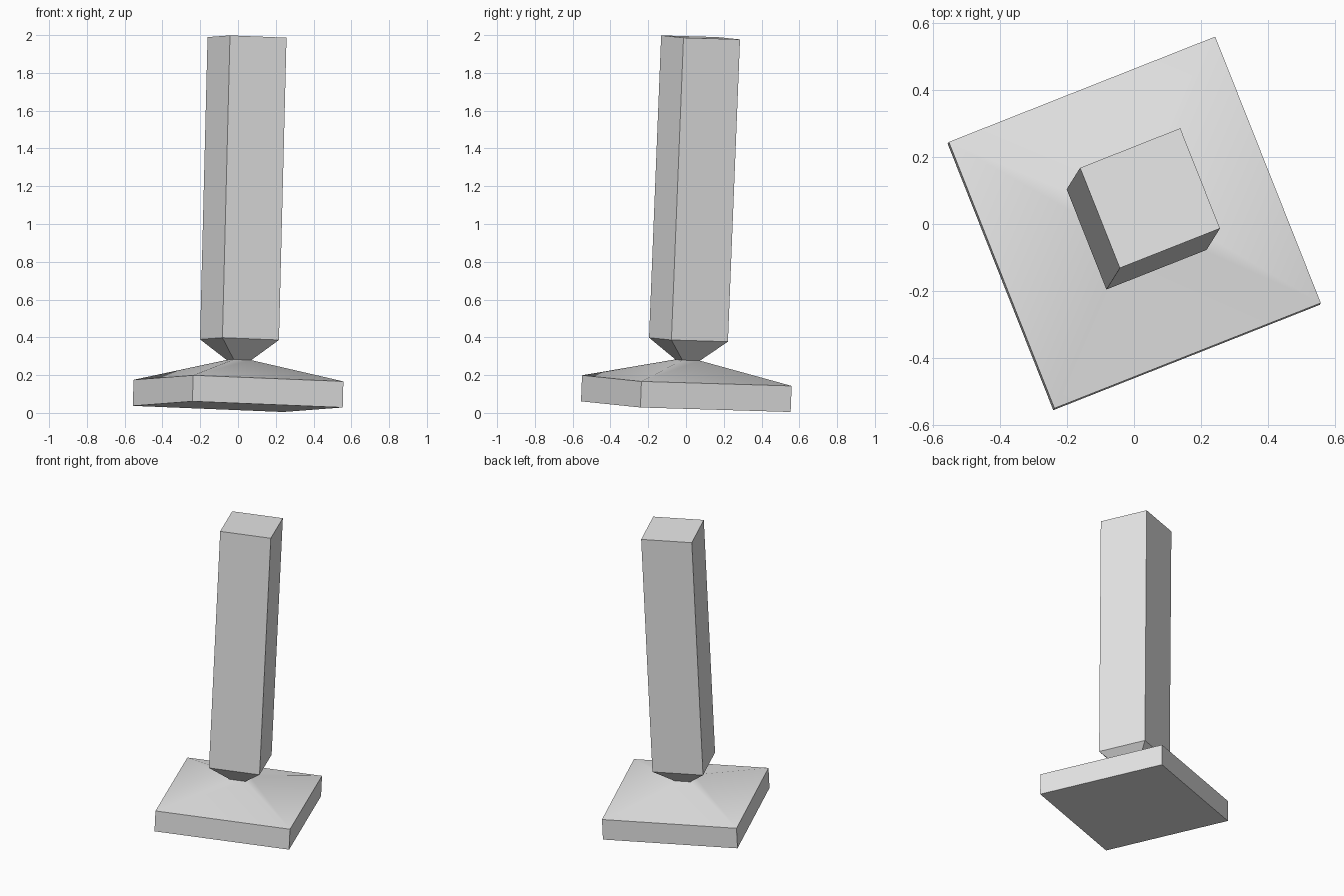
import bpy, bmesh, math
from mathutils import Matrix, Vector

old = bpy.data.objects.get("Cube")
if old:
    bpy.data.objects.remove(old, do_unlink=True)

grey = bpy.data.materials.new("light grey")
grey.use_nodes = True
colour = (0.8, 0.8, 0.8, 1)
grey.diffuse_color = colour
grey.node_tree.nodes["Principled BSDF"].inputs["Base Color"].default_value = colour

# The whole piece is turned about its axis and leans slightly
axis = Vector((0.025, 0.04, 1))
lean = Vector((0, 0, 1)).rotation_difference(axis).to_matrix().to_4x4()
place = (Matrix.Translation((-0.001, -0.001, 0.033)) @ lean
         @ Matrix.Rotation(math.radians(21.6), 4, "Z"))


def square_loft(name, sections, cap_bottom, cap_top):
    """Join square sections given as (half width, height)."""
    bm = bmesh.new()
    rings = [[bm.verts.new((sx * h, sy * h, z))
              for sx, sy in ((-1, -1), (1, -1), (1, 1), (-1, 1))]
             for h, z in sections]
    for low, high in zip(rings, rings[1:]):
        for i in range(4):
            j = (i + 1) % 4
            bm.faces.new((low[i], low[j], high[j], high[i]))
    if cap_bottom:
        bm.faces.new(rings[0][::-1])
    if cap_top:
        bm.faces.new(rings[-1])
    bm.transform(place)
    mesh = bpy.data.meshes.new(name)
    bm.to_mesh(mesh)
    bm.free()
    mesh.materials.append(grey)
    obj = bpy.data.objects.new(name, mesh)
    bpy.context.collection.objects.link(obj)
    bpy.ops.object.select_all(action="DESELECT")
    obj.select_set(True)
    bpy.context.view_layer.objects.active = obj
    bpy.ops.object.shade_smooth_by_angle(angle=math.radians(30))
    return obj


neck = (0.05, 0.247)

# Square slab with a shallow pyramid rising to the neck
square_loft("base", [(0.428, 0), (0.428, 0.138), neck], True, False)

# Tall square post tapering down to the neck
square_loft("post", [neck, (0.161, 0.355), (0.161, 1.957)], False, True)
